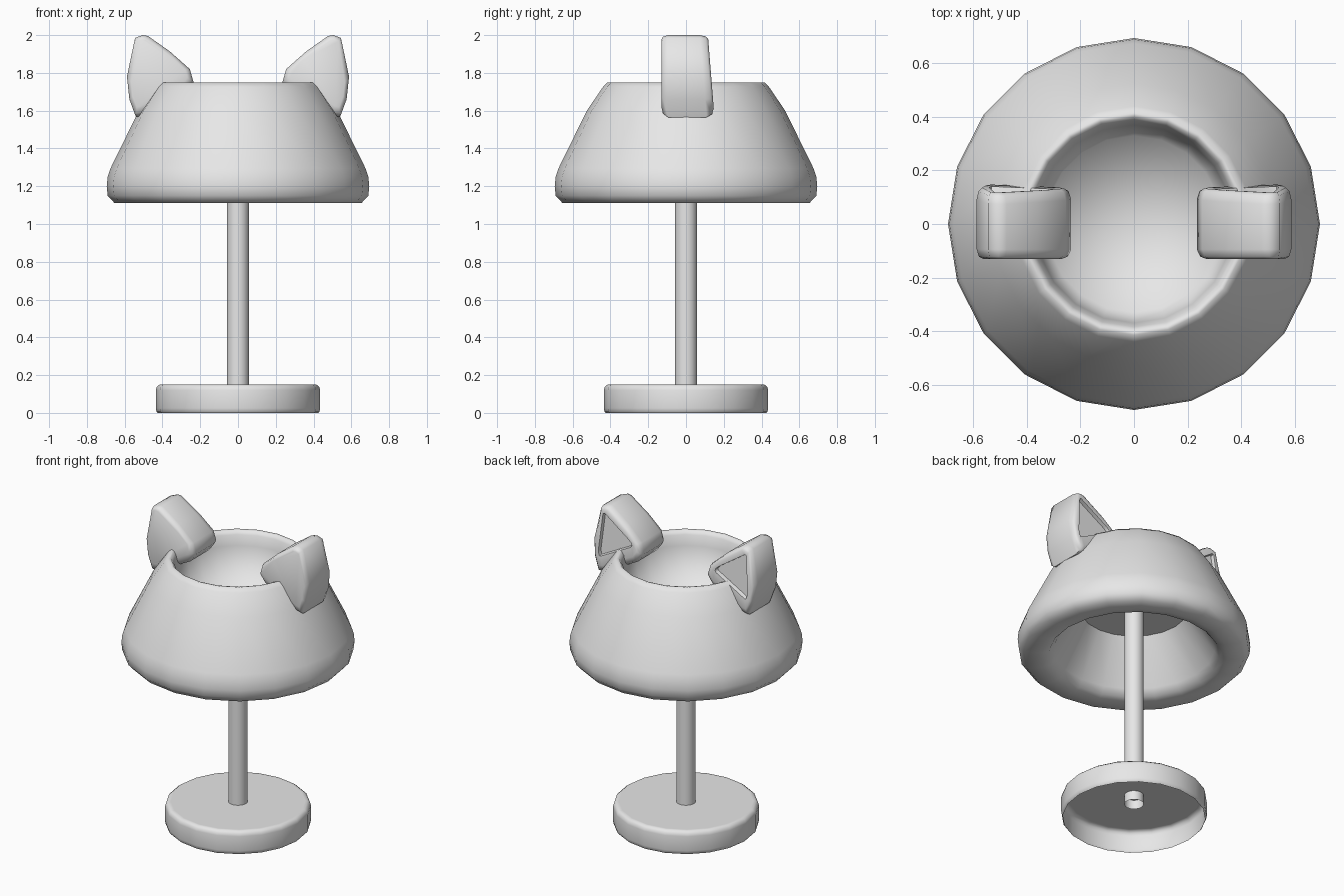
import bpy, bmesh
from math import cos, sin, tau
from mathutils import Vector

cube = bpy.data.objects.get("Cube")
if cube:
    bpy.data.objects.remove(cube)

grey = bpy.data.materials.new("light_grey")
grey.use_nodes = True
grey.diffuse_color = (0.8, 0.8, 0.8, 1)
grey.node_tree.nodes["Principled BSDF"].inputs["Base Color"].default_value = (0.8, 0.8, 0.8, 1)


def finish(bm, name, sharp_angle=None):
    """Turn a bmesh into a smooth-shaded object."""
    for f in bm.faces:
        f.smooth = True
    if sharp_angle:
        for e in bm.edges:
            if len(e.link_faces) == 2 and e.calc_face_angle(0) > sharp_angle:
                e.smooth = False
    mesh = bpy.data.meshes.new(name)
    bm.to_mesh(mesh)
    bm.free()
    mesh.materials.append(grey)
    obj = bpy.data.objects.new(name, mesh)
    bpy.context.collection.objects.link(obj)
    return obj


def lathe(name, profile, sides=20):
    """Revolve (radius, height) points around the z axis."""
    bm = bmesh.new()
    rings = []
    for r, z in profile:
        if r == 0:
            rings.append([bm.verts.new((0, 0, z))] * sides)
        else:
            rings.append([bm.verts.new((r * cos(tau * j / sides), r * sin(tau * j / sides), z))
                          for j in range(sides)])
    for a, b in zip(rings, rings[1:]):
        for j in range(sides):
            k = (j + 1) % sides
            bm.faces.new(dict.fromkeys((a[j], b[j], b[k], a[k])))
    return finish(bm, name)


# Base: a round shell, open underneath
lathe("base", [(0, .15), (.4, .15), (.415, .15), (.43, .138), (.435, .12),
               (.435, .025), (.432, .008), (.425, 0)])

# Stem: an open tube
lathe("stem", [(.058, 1.44), (.058, .09)])

# Shade: dished top, rounded rim, sloping outside and hollow underside
lathe("shade", [(0, 1.45), (.33, 1.45), (.37, 1.66), (.385, 1.725), (.4, 1.747), (.415, 1.75),
                (.44, 1.725), (.525, 1.6), (.675, 1.295), (.69, 1.25), (.695, 1.2),
                (.69, 1.15), (.655, 1.112), (.56, 1.11), (.51, 1.12), (.48, 1.16), (.32, 1.43)])
lathe("shade_ceiling", [(.32, 1.43), (0, 1.43)])

# Ear outline, grouped by the corner of the recessed triangle it surrounds
EAR = [
    ((.515, 1.94), [(.476, 1.995), (.505, 2.0), (.545, 1.985)]),
    ((.53, 1.7), [(.588, 1.78), (.575, 1.66), (.54, 1.565), (.5, 1.575)]),
    ((.32, 1.81), [(.28, 1.69), (.235, 1.75), (.255, 1.82), (.36, 1.913)]),
]
# Depth, and how far the outline shrinks towards the triangle
EAR_RINGS = [(-.13, .4), (-.122, .15), (-.095, 0), (.09, 0), (.12, .12),
             (.132, .35), (.13, .8), (.105, .84)]


def ear(name, side):
    bm = bmesh.new()
    rings = []
    for y, t in EAR_RINGS:
        ring = []
        for corner, points in EAR:
            for p in points:
                x, z = Vector(p).lerp(Vector(corner), t)
                lean = .08 * (1.8 - z) if y > 0 else 0
                ring.append(bm.verts.new((side * x, y + lean, z)))
        rings.append(ring)
    n = len(rings[0])
    for a, b in zip(rings, rings[1:]):
        for j in range(n):
            k = (j + 1) % n
            bm.faces.new((a[j], a[k], b[k], b[j]))
    bm.faces.new(rings[0])
    bm.faces.new(rings[-1])
    bmesh.ops.recalc_face_normals(bm, faces=bm.faces)
    return finish(bm, name, sharp_angle=1.0)


ear("left_ear", 1)
ear("right_ear", -1)
